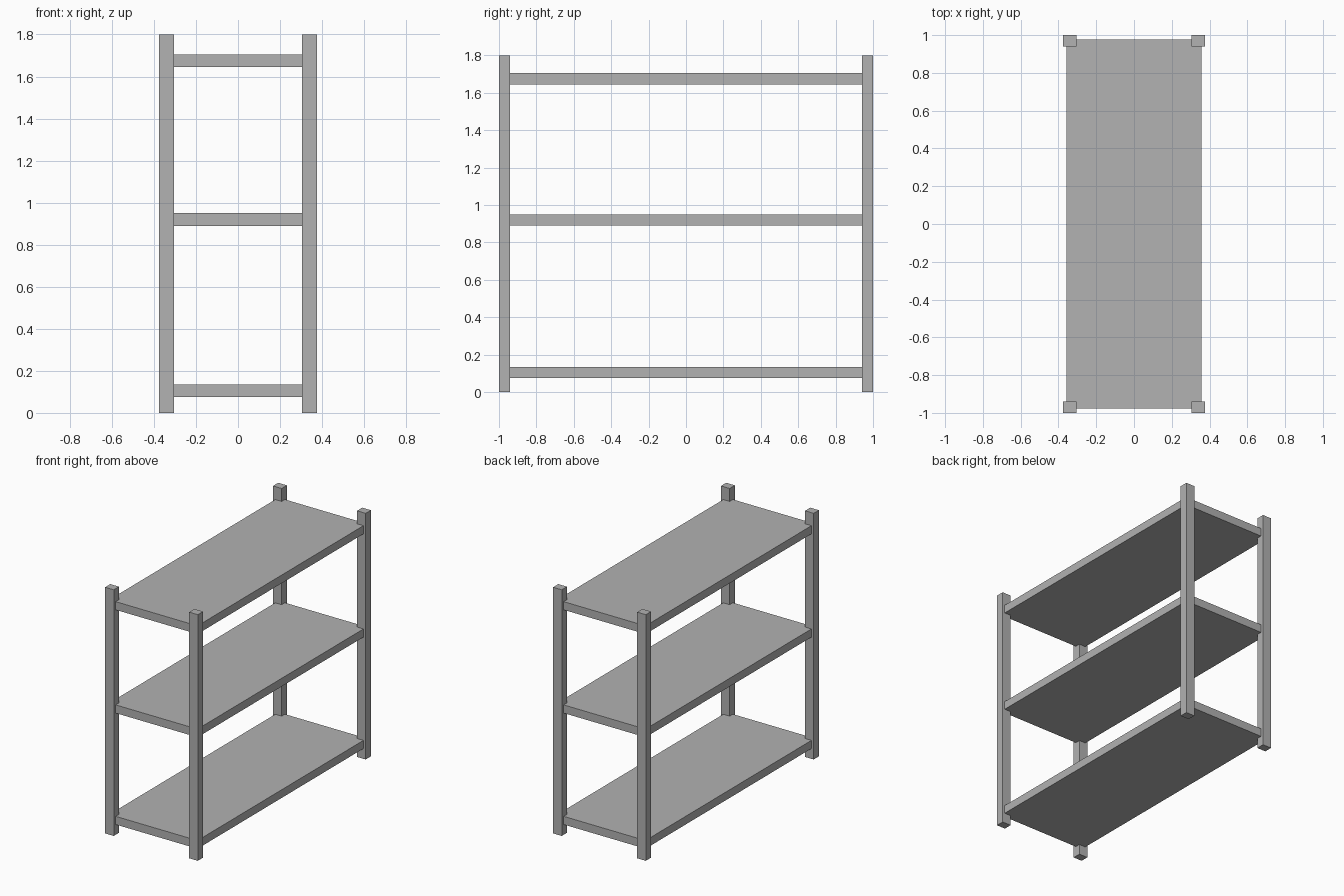
import bpy

cube = bpy.data.objects.get("Cube")
if cube:
    bpy.data.objects.remove(cube, do_unlink=True)

grey = bpy.data.materials.new("shelf_grey")
grey.use_nodes = True
colour = (0.445, 0.445, 0.445, 1)
grey.diffuse_color = colour
grey.node_tree.nodes["Principled BSDF"].inputs["Base Color"].default_value = colour


def box(name, centre, size):
    bpy.ops.mesh.primitive_cube_add(size=1, location=centre)
    obj = bpy.context.object
    obj.name = name
    obj.scale = size
    bpy.ops.object.transform_apply(location=False, rotation=False, scale=True)
    obj.data.materials.append(grey)
    return obj


HALF_WIDTH, HALF_LENGTH, HEIGHT = 0.375, 1.0, 1.8
POST_X, POST_Y = 0.07, 0.06
SHELF = (0.714, 1.956, 0.06)

# Corner posts
for side, sx in (("left", 1), ("right", -1)):
    for end, sy in (("front", -1), ("back", 1)):
        box(f"{end}_{side}_post",
            (sx * (HALF_WIDTH - POST_X / 2), sy * (HALF_LENGTH - POST_Y / 2), HEIGHT / 2),
            (POST_X, POST_Y, HEIGHT))

# Shelf boards, running into the posts
for level, z in (("bottom", 0.105), ("middle", 0.92), ("top", 1.675)):
    box(f"{level}_shelf", (0, 0, z), SHELF)
